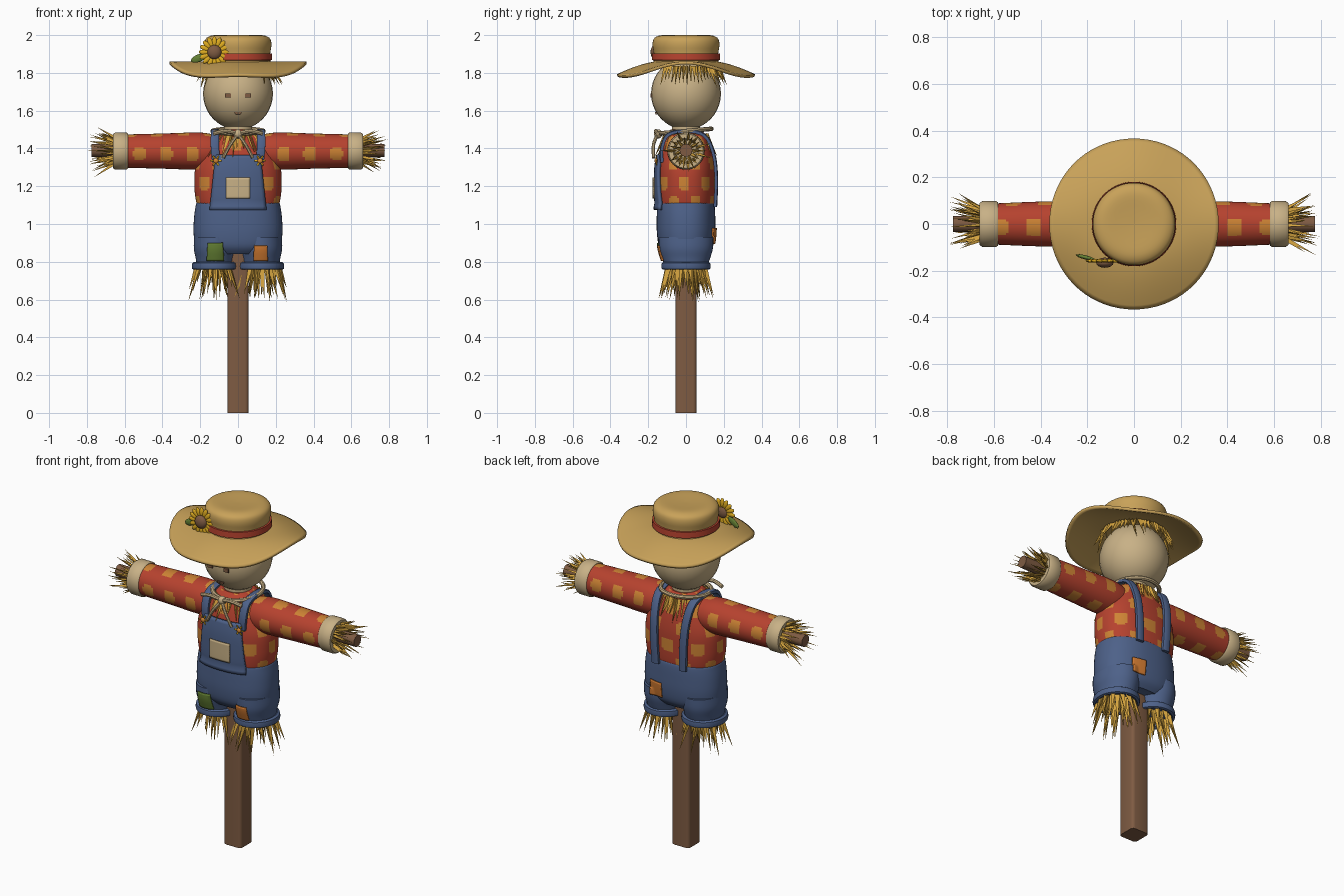
import bpy, bmesh, math, random
from mathutils import Vector, Matrix
from mathutils.bvhtree import BVHTree

if "Cube" in bpy.data.objects:
    bpy.data.objects.remove(bpy.data.objects["Cube"])

random.seed(4)
TAU = 2 * math.pi


def material(name, rgb):
    m = bpy.data.materials.new(name)
    m.diffuse_color = (*rgb, 1)
    m.use_nodes = True
    m.node_tree.nodes["Principled BSDF"].inputs["Base Color"].default_value = m.diffuse_color
    return m


HAT = material("woven hat tan", (0.58, 0.36, 0.10))
BURLAP = material("burlap", (0.58, 0.44, 0.24))
RED = material("red cloth", (0.47, 0.055, 0.028))
SPOT = material("orange spot", (0.62, 0.23, 0.035))
DENIM = material("denim blue", (0.075, 0.12, 0.25))
WOOD = material("wood brown", (0.21, 0.105, 0.055))
STRAW = material("straw", (0.66, 0.37, 0.05))
PATCH = material("orange patch", (0.62, 0.19, 0.03))
GREEN = material("leaf green", (0.13, 0.22, 0.035))
PETAL = material("petal yellow", (0.75, 0.42, 0.015))


def smooth(ob, angle=40):
    bpy.ops.object.select_all(action='DESELECT')
    ob.select_set(True)
    bpy.context.view_layer.objects.active = ob
    bpy.ops.object.shade_smooth_by_angle(angle=math.radians(angle))


def make(name, verts, faces, *mats, soft=True):
    me = bpy.data.meshes.new(name)
    me.from_pydata(verts, [], faces)
    bm = bmesh.new()
    bm.from_mesh(me)
    bmesh.ops.recalc_face_normals(bm, faces=bm.faces)
    bm.to_mesh(me)
    bm.free()
    ob = bpy.data.objects.new(name, me)
    bpy.context.collection.objects.link(ob)
    for m in mats:
        me.materials.append(m)
    if soft:
        smooth(ob)
    return ob


def refine(secs, k):
    """Catmull-Rom resampling of section tuples."""
    out = []
    for i in range(len(secs) - 1):
        p = [secs[max(0, min(len(secs) - 1, i + j))] for j in (-1, 0, 1, 2)]
        for s in range(k):
            t = s / k
            out.append(tuple(0.5 * (2 * b + (c - a) * t + (2 * a - 5 * b + 4 * c - d) * t * t
                                    + (3 * b - a - 3 * c + d) * t ** 3) for a, b, c, d in zip(*p)))
    return out + [secs[-1]]


def loft(name, secs, *mats, n=40, place=lambda u, v, t: (u, v, t), power=2.0):
    """Skin (position, radius a, radius b) sections with capped ends."""
    verts, faces = [], []
    for t, ra, rb in secs:
        for i in range(n):
            c, s = math.cos(TAU * i / n), math.sin(TAU * i / n)
            verts.append(place(ra * math.copysign(abs(c) ** (2 / power), c),
                               rb * math.copysign(abs(s) ** (2 / power), s), t))
    for r in range(len(secs) - 1):
        for i in range(n):
            j = (i + 1) % n
            faces.append((r * n + i, r * n + j, (r + 1) * n + j, (r + 1) * n + i))
    faces += [tuple(range(n)), tuple(range((len(secs) - 1) * n, len(secs) * n))]
    return make(name, verts, faces, *mats)


def ball(name, loc, size, mat, rot=None):
    bm = bmesh.new()
    bmesh.ops.create_uvsphere(bm, u_segments=16, v_segments=10, radius=1)
    bm.transform(Matrix.Translation(loc) @ (rot or Matrix()) @ Matrix.Diagonal((*size, 1)))
    me = bpy.data.meshes.new(name)
    bm.to_mesh(me)
    bm.free()
    ob = bpy.data.objects.new(name, me)
    bpy.context.collection.objects.link(ob)
    me.materials.append(mat)
    smooth(ob)
    return ob


def paint_spots(ob, coords, pa, pb, stagger):
    """Second material on faces lying inside a repeating rounded spot."""
    for f in ob.data.polygons:
        a, b = coords(f.center)
        row = math.floor(b / pb)
        u = ((a / pa + stagger * (row % 2)) % 1 - 0.5) * pa / 0.034
        v = ((b / pb) % 1 - 0.5) * pb / 0.038
        f.material_index = int(len(f.vertices) == 4 and abs(u) ** 3 + abs(v) ** 3 < 1)


def tuft(name, blades, width=0.012):
    """Tapered three-sided straw blades from (base, direction, length)."""
    verts, faces = [], []
    for base, d, length in blades:
        base, d = Vector(base), Vector(d).normalized()
        side = d.orthogonal().normalized()
        other = d.cross(side)
        k = len(verts)
        a0 = random.random() * TAU
        for i in range(3):
            a = a0 + TAU * i / 3
            verts.append(base + (side * math.cos(a) + other * math.sin(a)) * width)
        verts.append(base + d * length)
        faces += [(k, k + 1, k + 3), (k + 1, k + 2, k + 3), (k + 2, k, k + 3), (k, k + 2, k + 1)]
    return make(name, verts, faces, STRAW, soft=False)


def tube(name, pts, radius, mat, cyclic=False):
    cu = bpy.data.curves.new(name, 'CURVE')
    cu.dimensions, cu.bevel_depth, cu.bevel_resolution, cu.use_fill_caps = '3D', radius, 2, True
    sp = cu.splines.new('POLY')
    sp.points.add(len(pts) - 1)
    for p, co in zip(sp.points, pts):
        p.co = (*co, 1)
    sp.use_cyclic_u = cyclic
    ob = bpy.data.objects.new(name, cu)
    bpy.context.collection.objects.link(ob)
    cu.materials.append(mat)
    bpy.ops.object.select_all(action='DESELECT')
    ob.select_set(True)
    bpy.context.view_layer.objects.active = ob
    bpy.ops.object.convert(target='MESH')
    smooth(bpy.context.object)


# Wooden post and crossbar
bm = bmesh.new()
bmesh.ops.create_cube(bm, size=1, matrix=Matrix.Translation((0, 0, 0.5)) @ Matrix.Diagonal((0.112, 0.112, 1, 1)))
bmesh.ops.bevel(bm, geom=[e for e in bm.edges if abs(e.verts[0].co.z - e.verts[1].co.z) > 0.5],
                offset=0.018, segments=3, affect='EDGES', profile=0.5)
me = bpy.data.meshes.new("post")
bm.to_mesh(me)
bm.free()
post = bpy.data.objects.new("post", me)
bpy.context.collection.objects.link(post)
me.materials.append(WOOD)
smooth(post)
loft("crossbar", [(-0.775, 0.034, 0.034), (0.775, 0.034, 0.034)], WOOD, n=12,
     place=lambda u, v, t: (t, u, 1.39 + v))

# Shirt body with spots
torso = loft("shirt_body", refine([(1.06, .205, .14), (1.12, .222, .15), (1.2, .231, .152), (1.3, .225, .15),
             (1.39, .185, .135), (1.46, .14, .112), (1.5, .085, .08)], 8), RED, SPOT, n=96, power=2.3)
paint_spots(torso, lambda c: (math.atan2(c.y / .15, c.x / .23) * 0.19 + 0.01, c.z - 1.06), TAU * 0.19 / 8, 0.105, 0.5)

# Trousers
hips = loft("trouser_hips", refine([(.84, .17, .11), (.88, .222, .142), (.95, .235, .154), (1.03, .233, .155),
            (1.09, .225, .153), (1.112, .218, .147), (1.112, .19, .13)], 4), DENIM, n=56, power=2.3)
solids = [torso, hips]

for s, side in ((-1, "left"), (1, "right")):
    at_leg = lambda u, v, t, s=s: (s * 0.122 + u, v, t)
    solids.append(loft(side + "_trouser_leg", refine([(.785, .098, .115), (.82, .102, .128), (.87, .112, .142),
                       (.93, .11, .145)], 4), DENIM, place=at_leg))
    loft(side + "_trouser_cuff", [(.79, .09, .1), (.8, .108, .118), (.793, .12, .128), (.775, .123, .131),
         (.762, .12, .128), (.758, .108, .117), (.765, .095, .103), (.785, .09, .1)], DENIM, place=at_leg)
    blades = []
    for i in range(52):
        a, r = TAU * i / 26, 0.045 + 0.042 * (i % 2) + random.uniform(-.008, .008)
        blades.append(((s * .122 + r * math.cos(a), r * math.sin(a), .79),
                       (math.cos(a) * r * 3.6 + random.uniform(-.1, .1), math.sin(a) * r * 3.4, -1),
                       random.uniform(.1, .21)))
    tuft(side + "_ankle_straw", blades, 0.016)

    # Sleeve, burlap cuff and wrist straw
    at_arm = lambda u, v, t, s=s: (s * t, u, 1.386 + v)
    sleeve = loft(side + "_sleeve", refine([(.1, .085, .08), (.2, .099, .098), (.4, .096, .093), (.6, .088, .088)], 18),
                  RED, SPOT, n=56, place=at_arm)
    paint_spots(sleeve, lambda c: (abs(c.x) - .36, (math.atan2(c.z - 1.386, c.y) - 0.96) * .092),
                0.14, TAU * .092 / 4, 0.35)
    loft(side + "_sleeve_cuff", [(.59, .08, .08), (.582, .092, .092), (.59, .098, .098), (.65, .098, .098),
         (.661, .091, .091), (.661, .068, .068), (.645, .06, .06)], BURLAP, place=at_arm)
    blades = []
    for i in range(44):
        a, r = TAU * i / 22, 0.038 + 0.022 * (i % 2)
        k = random.uniform(.05, .7)
        blades.append(((s * .64, r * math.cos(a), 1.388 + r * math.sin(a)),
                       (s, k * math.cos(a), k * math.sin(a)), random.uniform(.09, .165)))
    tuft(side + "_wrist_straw", blades, 0.011)

trees = [BVHTree.FromPolygons([v.co for v in o.data.vertices], [p.vertices for p in o.data.polygons]) for o in solids]


def surface_y(x, z, side):
    hits = [t.ray_cast(Vector((x, side, z)), Vector((0, -side, 0)))[0] for t in trees]
    return side * max([h.y * side for h in hits if h], default=0.1)


def drape(name, cx, w0, w1, z0, z1, side, lift, mat, thick=0.008, n=10):
    """Cloth panel lying on the body; w0 and w1 are bottom and top half widths."""
    verts, faces = [], []
    for j in range(n + 1):
        for i in range(n + 1):
            x = cx + (w0 + (w1 - w0) * j / n) * (2 * i / n - 1)
            z = z0 + (z1 - z0) * j / n
            verts.append((x, surface_y(x, z, side) + side * lift, z))
    for j in range(n):
        for i in range(n):
            k = j * (n + 1) + i
            faces.append((k, k + 1, k + n + 2, k + n + 1))
    ob = make(name, verts, faces, mat)
    m = ob.modifiers.new("thickness", 'SOLIDIFY')
    m.thickness, m.offset = thick, 0


# Bib, pocket and patches
drape("bib", 0, .148, .118, 1.075, 1.365, -1, .010, DENIM, .016, 16)
drape("bib_pocket", 0, .064, .064, 1.135, 1.245, -1, .021, BURLAP)
drape("green_patch", -.12, .045, .04, .805, .9, -1, .006, GREEN)
drape("orange_patch", .12, .037, .034, .805, .885, -1, .006, PATCH)
drape("back_patch", .09, .04, .04, .895, .98, 1, .006, PATCH)


def flower(name, x, y, z, r, petals, centre_mat):
    for i in range(petals):
        a = TAU * i / petals
        ball(name + "_petal", (x + r * .7 * math.cos(a), y, z + r * .7 * math.sin(a)),
             (r * .36, r * .1, r * .17), PETAL, Matrix.Rotation(-a, 4, 'Y'))
    ball(name + "_centre", (x, y - r * .1, z), (r * .48, r * .28, r * .48), centre_mat)


# Shoulder straps and their flower buttons
for s, side in ((-1, "left"), (1, "right")):
    path = refine([(.115, -.128, 1.325), (.122, -.128, 1.4), (.122, -.095, 1.472), (.12, 0, 1.492), (.112, .098, 1.468),
                   (.102, .146, 1.37), (.095, .16, 1.24), (.088, .155, 1.09)], 4)
    verts, faces = [], []
    for i, p in enumerate(path):
        a, b = path[max(i - 1, 0)], path[min(i + 1, len(path) - 1)]
        d = Vector((0, b[1] - a[1], b[2] - a[2])).normalized()
        out = Vector((0, -d.z, d.y))
        for w, h in ((-.022, -.009), (.022, -.009), (.022, .006), (.015, .01), (-.015, .01), (-.022, .006)):
            verts.append(Vector((s * (p[0] + w), p[1], p[2])) + out * h)
        if i:
            k = 6 * i
            faces += [(k - 6 + j, k - 6 + (j + 1) % 6, k + (j + 1) % 6, k + j) for j in range(6)]
    faces += [tuple(range(6)), tuple(range(len(verts) - 6, len(verts)))]
    make(side + "_strap", verts, faces, DENIM)
    flower(side + "_button", s * .117, surface_y(s * .117, 1.335, -1) - .027, 1.335, .029, 6, SPOT)

# Head, neck and small face plates
ball("head", (0, 0, 1.69), (.193, .193, .193), BURLAP).modifiers.new("rounding", 'SUBSURF').levels = 1
bpy.data.objects["head"].scale = (1.0, 1.0, 1.0)
loft("neck", [(1.45, .075, .075), (1.54, .075, .075)], BURLAP)


def face_plate(name, x, z, w, h):
    d = Vector((x, -math.sqrt(.191 ** 2 - x * x - (z - 1.69) ** 2), z - 1.69))
    pts = [(x + a * w, d.y + b, z + c * h) for b in (-.004, .004) for a, c in ((-1, -1), (1, -1), (1, 1), (-1, 1))]
    make(name, pts, [(0, 1, 2, 3), (4, 5, 6, 7)] + [(i, (i + 1) % 4, (i + 1) % 4 + 4, i + 4) for i in range(4)],
         WOOD, soft=False)


for s in (-1, 1):
    face_plate("eye", s * .052, 1.68, .016, .011)
    face_plate("mouth_stitch", s * .011, 1.588, .008, .004)
face_plate("mouth", 0, 1.582, .014, .003)

# Neck cord with knot and loose ends
tube("neck_cord", [(.135 * math.sin(a), -.135 * math.cos(a), 1.492 - .012 * math.cos(a))
                   for a in (TAU * i / 32 for i in range(32))], .012, BURLAP, True)
ball("cord_knot", (0, -.147, 1.477), (.024, .022, .024), BURLAP)
for s in (-1, 1):
    tube("cord_end", refine([(0, -.15, 1.475), (s * .04, -.172, 1.42), (s * .078, -.172, 1.35)], 4), .009, BURLAP)
    tube("cord_loop", refine([(0, -.15, 1.478), (s * .065, -.16, 1.492), (s * .13, -.15, 1.478)], 4), .011, BURLAP)

# Collar straw and hair under the brim
tuft("collar_straw", [((.118 * math.cos(a), .108 * math.sin(a), 1.475),
                       (.5 * math.cos(a) + random.uniform(-.2, .2), .5 * math.sin(a), -1), random.uniform(.08, .16))
                      for a in (TAU * i / 44 for i in range(44))], .013)
tuft("hair_straw", [((.172 * math.sin(a), -.172 * math.cos(a), 1.835),
                     (.45 * math.sin(a) + random.uniform(-.3, .3), -.45 * math.cos(a), -1), random.uniform(.07, .125))
                    for a in (.9 + (TAU - 1.8) * i / 45 for i in range(46))], .012)

# Hat: wavy brim, crown and band
N, R = 72, 12
verts, faces = [], []
for j in range(R + 1):
    t = j / R
    for i in range(N):
        a = TAU * i / N
        edge = -.048 + .034 * math.cos(2 * a) + .014 * math.cos(4 * a)
        r = .15 + .213 * t
        verts.append((r * math.cos(a), r * math.sin(a), 1.853 + edge * t ** 1.5))
for j in range(R):
    for i in range(N):
        k, m = j * N + i, j * N + (i + 1) % N
        faces.append((k, m, m + N, k + N))
brim = make("hat_brim", verts, faces, HAT)
mod = brim.modifiers.new("thickness", 'SOLIDIFY')
mod.thickness, mod.offset = .016, 0
loft("hat_crown", refine([(1.845, .172, .172), (1.9, .17, .17), (1.945, .177, .177), (1.978, .172, .172),
     (1.994, .152, .152), (2.0, .12, .12), (1.997, .06, .06), (1.995, .004, .004)], 3), HAT, n=56)
loft("hat_band", [(1.866, .17, .17), (1.868, .181, .181), (1.902, .179, .179), (1.904, .168, .168)], RED, n=56)

# Sunflower and leaf on the hat
flower("sunflower", -.125, -.158, 1.91, .078, 16, WOOD)
ball("leaf", (-.208, -.143, 1.878), (.045, .009, .02), GREEN,
     Matrix.Rotation(-.25, 4, 'Z') @ Matrix.Rotation(-.35, 4, 'Y'))
